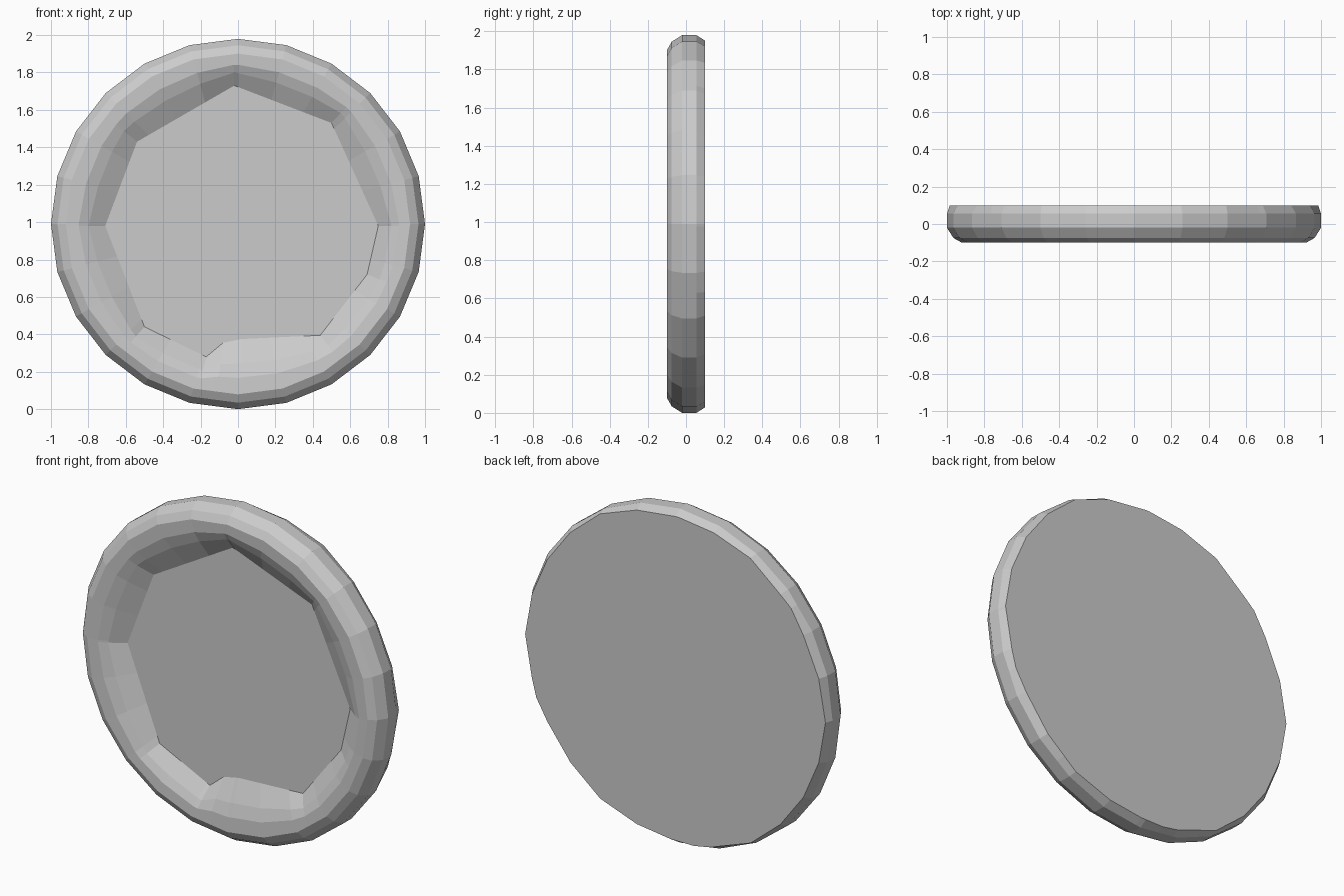
import bpy, bmesh
from math import sin, cos, tau, atan2, hypot

if "Cube" in bpy.data.objects:
    bpy.data.objects.remove(bpy.data.objects["Cube"])

CZ = 0.99            # height of the disc centre
SEG = 24             # sides of the outer circle

# corners of the uneven recessed face, as (x, z) on the front view
INNER = [(0.75, 0.98), (0.50, 1.53), (-0.02, 1.73), (-0.54, 1.43), (-0.71, 0.98),
         (-0.50, 0.44), (-0.17, 0.28), (-0.08, 0.355), (0.02, 0.375), (0.44, 0.395), (0.69, 0.72)]
INNER = [(x, z - CZ) for x, z in INNER]


def ngon(n, r):
    return [(r * cos(tau * i / n), 0.99 * r * sin(tau * i / n)) for i in range(n)]


def polar(poly, a):
    """Distance from the centre to a polygon along angle a."""
    dx, dz = cos(a), sin(a)
    best = 0
    for (ax, az), (bx, bz) in zip(poly, poly[1:] + poly[:1]):
        ex, ez = bx - ax, bz - az
        den = dx * ez - dz * ex
        if abs(den) < 1e-9:
            continue
        t = (ax * ez - az * ex) / den
        u = (ax * dz - az * dx) / den
        if t > 0 and -1e-6 <= u <= 1 + 1e-6:
            best = max(best, t)
    return best


# every angle at which the outer circle or the recess has a corner
ANGLES = sorted({round(atan2(z, x) % tau, 4) for x, z in INNER + ngon(SEG, 1)})
ANGLES = [a for i, a in enumerate(ANGLES) if i == 0 or a - ANGLES[i - 1] > 0.004]


def ring(shape, y):
    return [(shape(a) * cos(a), y, CZ + shape(a) * sin(a)) for a in ANGLES]


def circle(r, n=SEG):
    poly = ngon(n, r)
    return lambda a: polar(poly, a)


def blend(t):
    """Shape between the recess outline (0) and the ridge circle (1)."""
    ridge = circle(0.90)
    return lambda a: polar(INNER, a) * (1 - t) + ridge(a) * t


def loft(name, rings, cap=False):
    bm = bmesh.new()
    loops = [[bm.verts.new(p) for p in r] for r in rings]
    n = len(ANGLES)
    for lo, hi in zip(loops, loops[1:]):
        for i in range(n):
            j = (i + 1) % n
            bm.faces.new((lo[i], lo[j], hi[j], hi[i]))
    if cap:
        bm.faces.new(loops[-1])
    me = bpy.data.meshes.new(name)
    bm.to_mesh(me)
    bm.free()
    ob = bpy.data.objects.new(name, me)
    bpy.context.collection.objects.link(ob)
    return ob


# backing disc: side wall, coarser back edge and flat back
loft("backing_disc", [ring(circle(1.0), -0.02), ring(circle(1.0), 0.055),
                      ring(circle(0.985, 18), 0.10)], cap=True)

# rounded rim, running from the recess outline over the ridge to the outer edge
loft("rim", [ring(blend(0), -0.02), ring(blend(0.47), -0.075), ring(blend(0.75), -0.097),
             ring(circle(0.92), -0.10), ring(circle(0.965), -0.075), ring(circle(1.0), -0.02)])

# recessed face
bm = bmesh.new()
hub = bm.verts.new((0, -0.02, CZ))
edge = [bm.verts.new(p) for p in ring(blend(0), -0.02)]
for i, v in enumerate(edge):
    bm.faces.new((hub, v, edge[(i + 1) % len(edge)]))
me = bpy.data.meshes.new("face_plate")
bm.to_mesh(me)
bm.free()
bpy.context.collection.objects.link(bpy.data.objects.new("face_plate", me))

# consistent outward normals: front-facing parts point to -y, back points to +y
for name in ("backing_disc", "rim", "face_plate"):
    me = bpy.data.objects[name].data
    b = bmesh.new()
    b.from_mesh(me)
    b.normal_update()
    want = 1 if name == "backing_disc" else -1
    if sum(f.normal.y * f.calc_area() for f in b.faces) * want < 0:
        bmesh.ops.reverse_faces(b, faces=b.faces[:])
    b.to_mesh(me)
    b.free()
